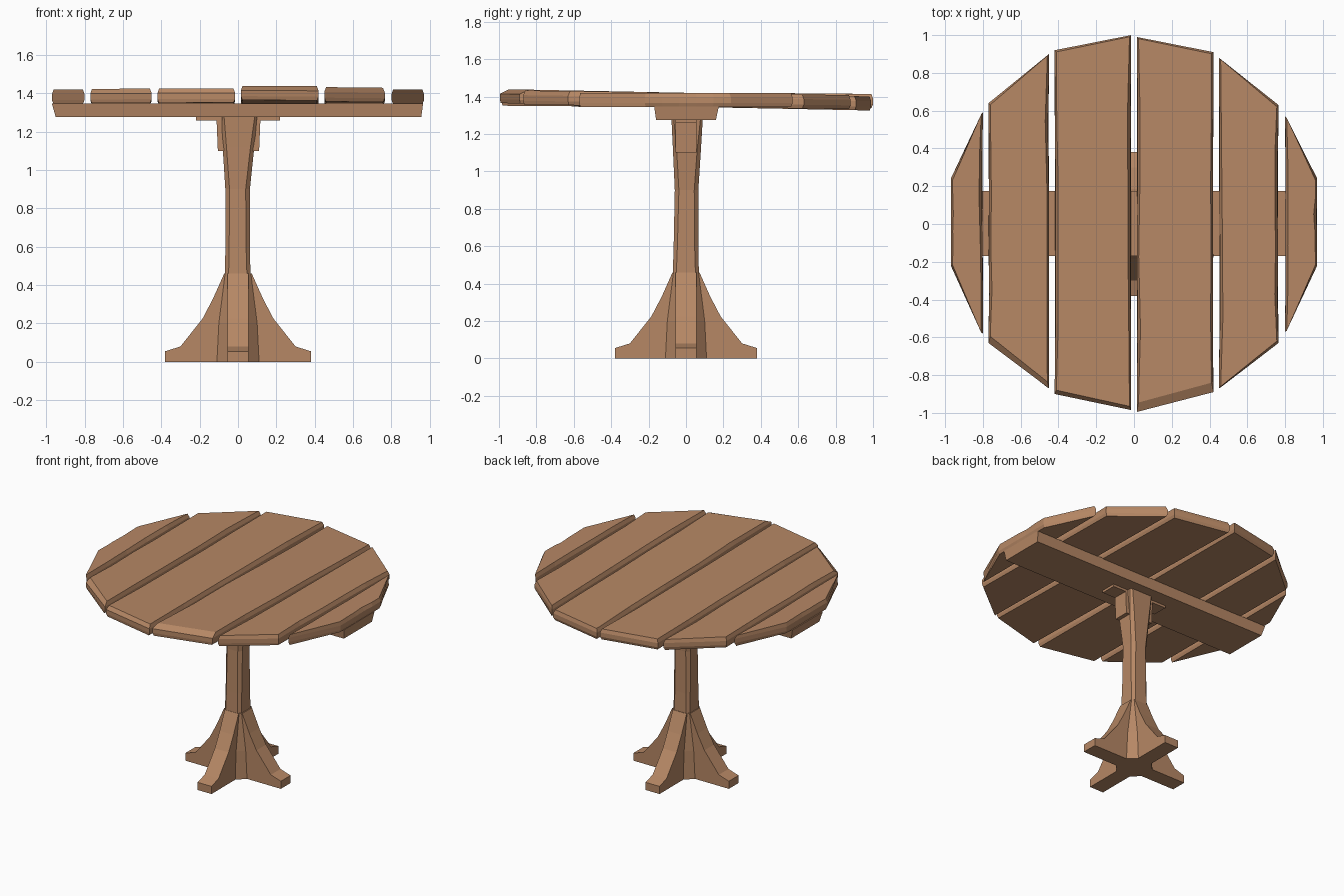
import bpy, bmesh, random
from math import pi
from mathutils import Matrix

if "Cube" in bpy.data.objects:
    bpy.data.objects.remove(bpy.data.objects["Cube"])

random.seed(4)
wood = bpy.data.materials.new("brown wood")
wood.diffuse_color = (0.47, 0.245, 0.13, 1)
wood.use_nodes = True
wood.node_tree.nodes["Principled BSDF"].inputs["Base Color"].default_value = wood.diffuse_color


def finish(name, bm):
    bmesh.ops.recalc_face_normals(bm, faces=bm.faces)
    me = bpy.data.meshes.new(name)
    bm.to_mesh(me)
    bm.free()
    me.materials.append(wood)
    ob = bpy.data.objects.new(name, me)
    bpy.context.collection.objects.link(ob)
    return ob


def loft(name, rings):
    """Closed solid through rings of equal point count."""
    bm = bmesh.new()
    vs = [[bm.verts.new(p) for p in r] for r in rings]
    n = len(vs[0])
    for a, b in zip(vs, vs[1:]):
        for i in range(n):
            j = (i + 1) % n
            bm.faces.new((a[i], a[j], b[j], b[i]))
    bm.faces.new(vs[0][::-1])
    bm.faces.new(vs[-1])
    return finish(name, bm)


def octagon(x0, x1, y0, y1, c, z):
    return [(x0 + c, y0, z), (x1 - c, y0, z), (x1, y0 + c, z), (x1, y1 - c, z),
            (x1 - c, y1, z), (x0 + c, y1, z), (x0, y1 - c, z), (x0, y0 + c, z)]


def rect(x0, x1, y0, y1, z):
    return [(x0, y0, z), (x1, y0, z), (x1, y1, z), (x0, y1, z)]


# Table top planks: left x, y range there, right x, y range there,
# slope along y, bevel at front end
planks = [
    (-0.97, -0.22, 0.24, -0.80, -0.58, 0.59, 0.0, 0.005),
    (-0.77, -0.63, 0.64, -0.45, -0.87, 0.90, -0.005, 0.035),
    (-0.42, -0.90, 0.92, -0.015, -0.985, 1.0, -0.006, 0.02),
    (0.015, -0.995, 0.99, 0.42, -0.89, 0.91, -0.02, 0.05),
    (0.45, -0.87, 0.88, 0.765, -0.63, 0.63, -0.014, 0.01),
    (0.80, -0.57, 0.57, 0.97, -0.22, 0.24, 0.0, 0.005),
]


def plank(i, xl, l0, l1, xr, r0, r1, slope, bevel):
    n = 6
    jl = [0] + [random.uniform(0, 0.012) for _ in range(n - 2)] + [0]
    jr = [0] + [random.uniform(0, 0.012) for _ in range(n - 2)] + [0]
    rings = []
    for z, inset, front, chip in ((1.345, 0.008, 0.004, 0), (1.365, 0, 0, 0.2),
                                  (1.395, 0, 0, 0.5), (1.420, 0.009, bevel, 1)):
        ring = []
        for x, a, b, j, s in ((xr, r0, r1, jr, -1), (xl, l0, l1, jl, 1)):
            a, b = a + front, b - inset
            side = [(x + s * (inset + chip * j[k]), a + (b - a) * k / (n - 1))
                    for k in range(n)]
            ring += side if s < 0 else side[::-1]
        rings.append([(x, y, z + slope * y) for x, y in ring])
    loft("plank_%d" % (i + 1), rings)


for i, p in enumerate(planks):
    plank(i, *p)

# Cross beam under the planks, mounting plate and side brackets
loft("cross_beam", [rect(-0.95, 0.955, -0.16, 0.16, 1.275),
                    rect(-0.97, 0.965, -0.17, 0.175, 1.346)])
loft("mounting_plate", [rect(-0.22, 0.22, -0.055, 0.055, 1.258),
                        rect(-0.22, 0.22, -0.055, 0.055, 1.28)])
loft("post_bracket", [rect(-0.105, 0.11, -0.055, 0.055, 1.1),
                      rect(-0.112, 0.117, -0.055, 0.055, 1.265)])

# Post: waisted, chamfered column
loft("post", [octagon(-0.068, 0.066, -0.072, 0.07, 0.018, 0.40),
              octagon(-0.066, 0.062, -0.066, 0.066, 0.02, 0.60),
              octagon(-0.066, 0.062, -0.06, 0.066, 0.022, 0.90),
              octagon(-0.08, 0.085, -0.07, 0.08, 0.02, 1.12),
              octagon(-0.085, 0.1, -0.078, 0.09, 0.012, 1.285)])

# Flared core between the feet
loft("base_core", [octagon(-0.11, 0.11, -0.11, 0.11, 0.055, 0),
                   octagon(-0.1, 0.1, -0.1, 0.1, 0.045, 0.2),
                   octagon(-0.07, 0.07, -0.07, 0.07, 0.018, 0.46)])

# Four curved feet
profile = [(0, 0), (0.38, 0), (0.38, 0.055), (0.30, 0.08),
           (0.185, 0.225), (0.13, 0.33), (0.072, 0.46), (0, 0.46)]
for k, name in enumerate(("right", "back", "left", "front")):
    foot = loft(name + "_foot", [[(x, w, z) for x, z in profile]
                                 for w in (-0.055, 0.055)])
    foot.data.transform(Matrix.Rotation(k * pi / 2, 4, 'Z'))
